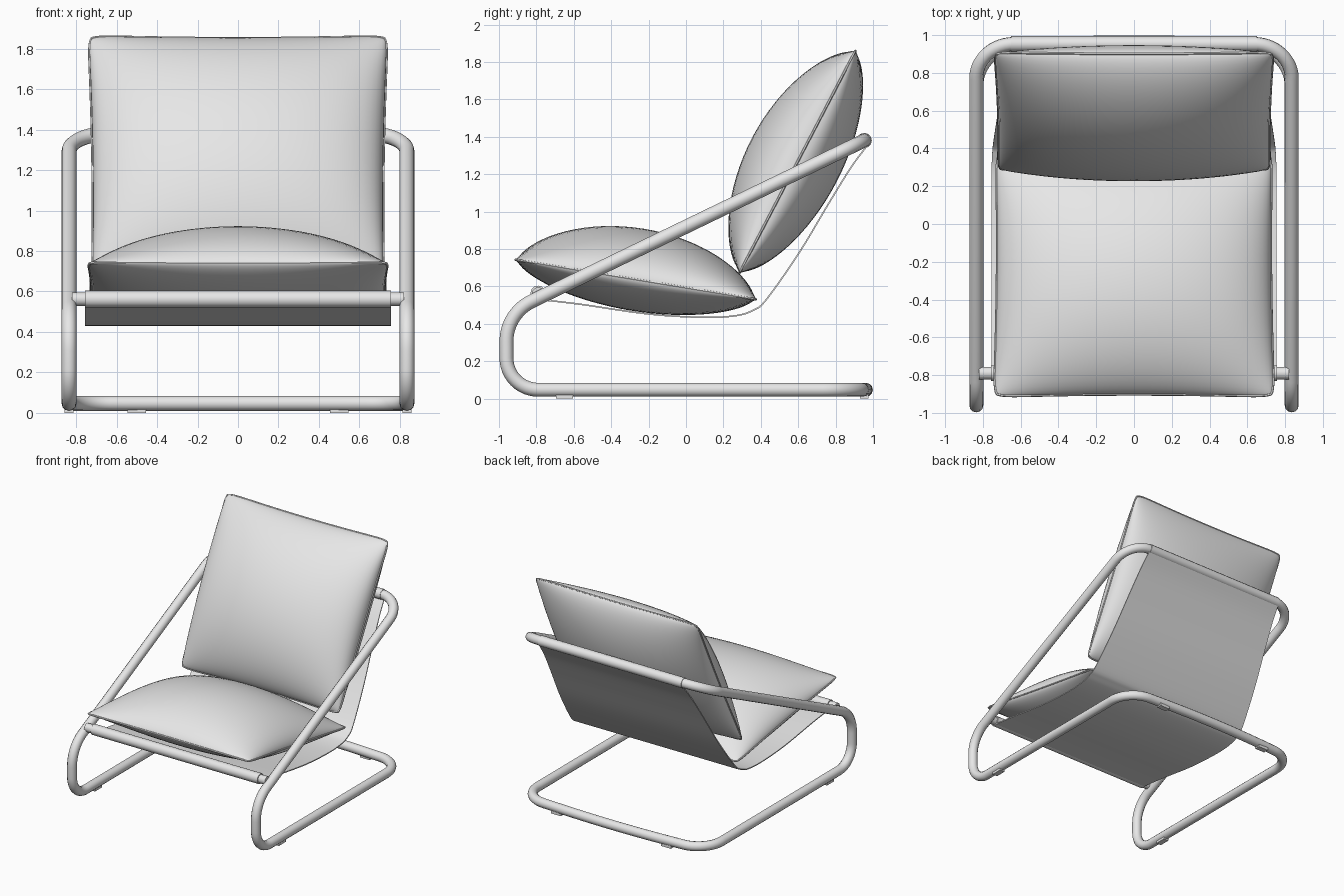
import bpy, bmesh, math
from mathutils import Vector

if "Cube" in bpy.data.objects:
    bpy.data.objects.remove(bpy.data.objects["Cube"])

mat = bpy.data.materials.new("light grey")
mat.diffuse_color = (0.8, 0.8, 0.8, 1)
mat.use_nodes = True
mat.node_tree.nodes["Principled BSDF"].inputs["Base Color"].default_value = mat.diffuse_color


def activate(ob):
    bpy.ops.object.select_all(action='DESELECT')
    ob.select_set(True)
    bpy.context.view_layer.objects.active = ob


def finish(ob, angle=40):
    ob.data.materials.clear()
    ob.data.materials.append(mat)
    activate(ob)
    bpy.ops.object.shade_smooth_by_angle(angle=math.radians(angle))


def mesh_object(name, bm):
    me = bpy.data.meshes.new(name)
    bm.to_mesh(me)
    bm.free()
    ob = bpy.data.objects.new(name, me)
    bpy.context.collection.objects.link(ob)
    return ob


def tube(name, pts, r, closed=False, res=4):
    cu = bpy.data.curves.new(name, 'CURVE')
    cu.dimensions = '3D'
    cu.bevel_depth = r
    cu.bevel_resolution = res
    cu.use_fill_caps = True
    sp = cu.splines.new('POLY')
    sp.points.add(len(pts) - 1)
    for p, c in zip(sp.points, pts):
        p.co = (*c, 1)
    sp.use_cyclic_u = closed
    ob = bpy.data.objects.new(name, cu)
    bpy.context.collection.objects.link(ob)
    activate(ob)
    bpy.ops.object.convert(target='MESH')
    ob = bpy.context.view_layer.objects.active
    ob.name = name
    finish(ob, 50)
    return ob


def rounded(corners, n=12):
    """Closed path with circular corners; each corner is (point, tangent length)."""
    out = []
    for i, (p, t) in enumerate(corners):
        p = Vector(p)
        a = (Vector(corners[i - 1][0]) - p).normalized()
        b = (Vector(corners[(i + 1) % len(corners)][0]) - p).normalized()
        w = math.sin(a.angle(b) / 2)
        for k in range(n + 1):
            s = k / n
            c0, c1, c2 = (1 - s) ** 2, 2 * s * (1 - s) * w, s * s
            out.append(((p + a * t) * c0 + p * c1 + (p + b * t) * c2) / (c0 + c1 + c2))
    return out


# continuous bent tube frame, rear floor bar slightly bowed
X = 0.835
half = [((X, 0.93, 0.047), 0.2), ((X, -0.96, 0.047), 0.17),
        ((X, -0.96, 0.455), 0.15), ((X, 0.953, 1.38), 0.2)]
other = [((-p[0], p[1], p[2]), t) for p, t in reversed(half)]
tube("frame", rounded(half + other + [((0, 0.976, 0.047), 0.5)]), 0.037, True)

# front crossbar and fabric sleeves
tube("front_crossbar", [(-0.82, -0.79, 0.562), (0.82, -0.79, 0.562)], 0.034)
tube("front_sleeve", [(-0.757, -0.79, 0.562), (0.757, -0.79, 0.562)], 0.042)
tube("top_sleeve", [(-0.65, 0.953, 1.38), (0.65, 0.953, 1.38)], 0.041)

# fabric sling
prof = [(-0.79, 0.53), (-0.57, 0.505), (-0.2, 0.452), (0.1, 0.434), (0.27, 0.444), (0.36, 0.473),
        (0.43, 0.53), (0.605, 0.78), (0.767, 1.05), (0.885, 1.24), (0.975, 1.36)]
ext = [Vector(p) for p in [prof[0]] + prof + [prof[-1]]]
path = []
for i in range(1, len(ext) - 2):
    p0, p1, p2, p3 = ext[i - 1:i + 3]
    for k in range(5):
        s = k / 5
        path.append(0.5 * (2 * p1 + (p2 - p0) * s + (2 * p0 - 5 * p1 + 4 * p2 - p3) * s * s
                           + (3 * p1 - p0 - 3 * p2 + p3) * s ** 3))
path.append(ext[-1])
bm = bmesh.new()
prev = None
for p in path:
    w = 0.755 - 0.1 * max(0, (p.y - 0.44) / 0.92) * (p.x > 0)
    row = [bm.verts.new((w * sx, p.x, p.y)) for sx in (-1, 0, 1)]
    if prev:
        for j in range(2):
            bm.faces.new((prev[j], prev[j + 1], row[j + 1], row[j]))
    prev = row
sling = mesh_object("sling", bm)
mod = sling.modifiers.new("thickness", 'SOLIDIFY')
mod.thickness = 0.008
mod.offset = 0
activate(sling)
bpy.ops.object.modifier_apply(modifier=mod.name)
finish(sling)


def cushion(name, start, end, w0, w1, h_up, h_down, side_fullness):
    """Pillow whose seam plane runs from start to end in (y, z)."""
    n = 36
    s, e = Vector((0, *start)), Vector((0, *end))
    mid, along = (s + e) / 2, (e - s) / 2
    L = along.length
    d = along / L
    nrm = Vector((1, 0, 0)).cross(d)

    def place(u, v, side):
        cut = 1 - 0.022 * (u * v) ** 16
        w = (w0 + (w1 - w0) * (v + 1) / 2) * (1 - 0.015 * (1 - v * v))
        l = L * (1 - 0.02 * (1 - u * u))
        h = max(0, 1 - u * u) ** side_fullness * max(0, 1 - v * v) ** 0.66
        return mid + Vector((w * u * cut, 0, 0)) + d * (l * v * cut) + nrm * (h * side)

    t = [-math.cos(math.pi * i / n) for i in range(n + 1)]
    bm = bmesh.new()
    for side in (h_up, -h_down):
        g = [[bm.verts.new(place(u, v, side)) for u in t] for v in t]
        for i in range(n):
            for j in range(n):
                q = (g[i][j], g[i][j + 1], g[i + 1][j + 1], g[i + 1][j])
                bm.faces.new(q if side > 0 else q[::-1])
    bmesh.ops.remove_doubles(bm, verts=bm.verts, dist=1e-5)
    finish(mesh_object(name, bm), 60)
    # piping around the seam
    ring = [place(u, -1, 0) for u in t[:-1]] + [place(1, v, 0) for v in t[:-1]]
    ring += [place(-u, 1, 0) for u in t[:-1]] + [place(-1, -v, 0) for v in t[:-1]]
    tube(name + "_piping", ring, 0.007, True, 1)


cushion("seat_cushion", (-0.915, 0.743), (0.378, 0.53), 0.742, 0.73, 0.275, 0.168, 0.55)
cushion("back_cushion", (0.285, 0.67), (0.908, 1.863), 0.72, 0.74, 0.275, 0.235, 0.42)

# small floor pads
for i, sx in enumerate((-1, 1)):
    for kind, loc, size in (("side", (X * sx, -0.65, 0.014), (0.045, 0.09, 0.028)),
                            ("rear", (0.5 * sx, 0.952, 0.014), (0.09, 0.045, 0.028))):
        bm = bmesh.new()
        bmesh.ops.create_cube(bm, size=1)
        bmesh.ops.scale(bm, vec=size, verts=bm.verts)
        bmesh.ops.translate(bm, vec=loc, verts=bm.verts)
        finish(mesh_object(f"{kind}_foot_pad_{i + 1}", bm))
